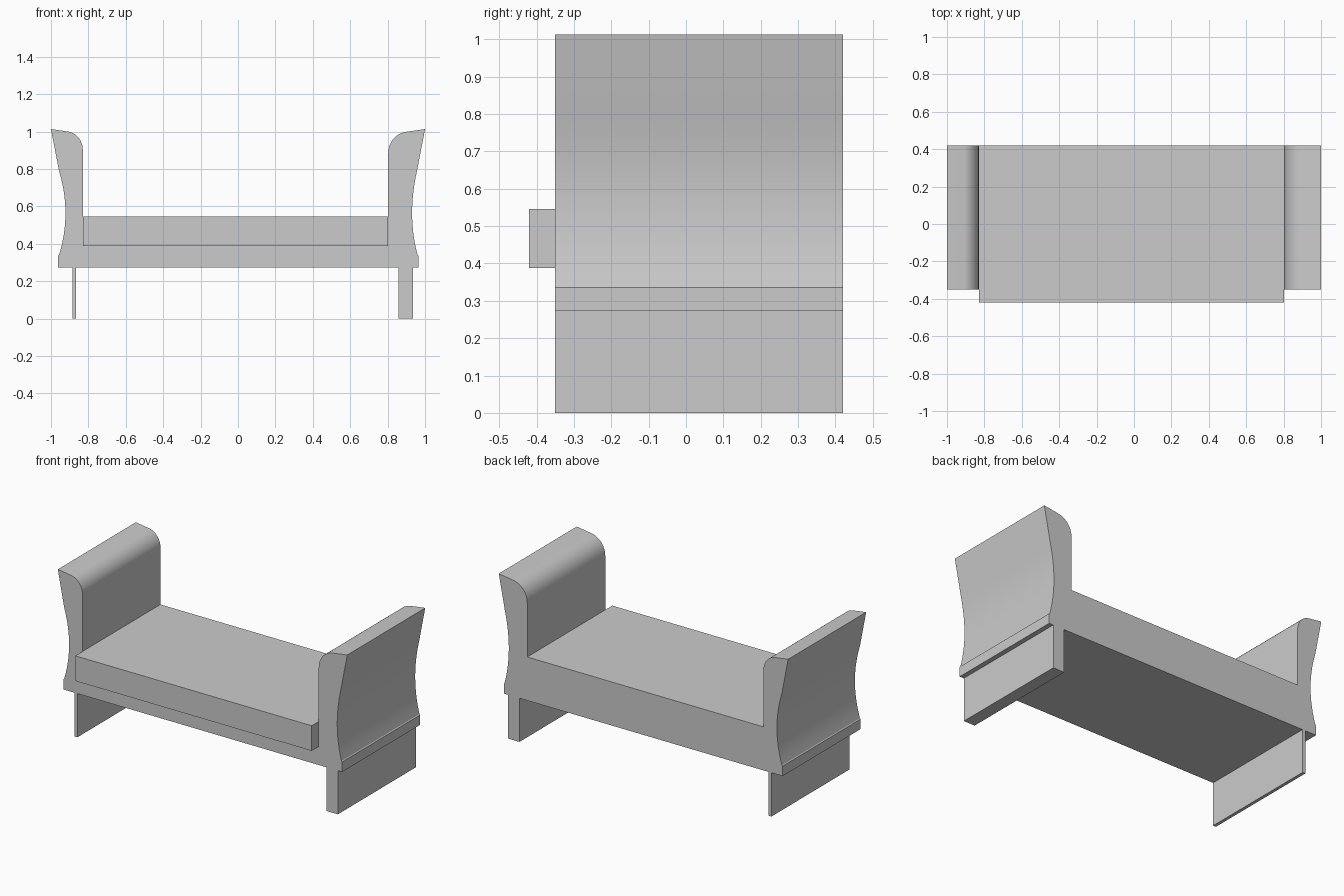
import bpy
import bmesh
from math import radians
from mathutils import Vector
from mathutils.geometry import interpolate_bezier

cube = bpy.data.objects.get("Cube")
if cube:
    bpy.data.objects.remove(cube)

FRONT, BACK = -0.35, 0.42

grey = bpy.data.materials.new("plain grey")
grey.use_nodes = True
colour = (0.6, 0.6, 0.6, 1)
grey.diffuse_color = colour
grey.node_tree.nodes["Principled BSDF"].inputs["Base Color"].default_value = colour


def curve(a, b, c, d, steps=14):
    pts = [Vector((x, z, 0)) for x, z in (a, b, c, d)]
    return [(p.x, p.y) for p in interpolate_bezier(*pts, steps)]


def extrude_profile(name, points, y0, y1):
    """Extrude an x-z outline from y0 to y1."""
    bm = bmesh.new()
    face = bm.faces.new([bm.verts.new((x, y0, z)) for x, z in points])
    result = bmesh.ops.extrude_face_region(bm, geom=[face])
    moved = [g for g in result["geom"] if isinstance(g, bmesh.types.BMVert)]
    bmesh.ops.translate(bm, verts=moved, vec=(0, y1 - y0, 0))
    bmesh.ops.recalc_face_normals(bm, faces=bm.faces)
    mesh = bpy.data.meshes.new(name)
    bm.to_mesh(mesh)
    bm.free()
    mesh.materials.append(grey)
    obj = bpy.data.objects.new(name, mesh)
    bpy.context.collection.objects.link(obj)
    return obj


def box(name, x0, x1, z0, z1, y0=FRONT, y1=BACK):
    return extrude_profile(name, [(x0, z0), (x1, z0), (x1, z1), (x0, z1)], y0, y1)


# Body: seat base with two scrolled arms in one outline, from the left foot round
left_arm = [(0.965, 0.273), (0.965, 0.335)]
left_arm += curve((0.96, 0.34), (0.92, 0.49), (0.923, 0.64), (0.957, 0.79))
left_arm += [(1.0, 1.013)]
left_arm += curve((0.91, 1.0), (0.85, 0.995), (0.803, 0.95), (0.803, 0.88))
left_arm += [(0.803, 0.545)]

right_arm = [(-0.83, 0.545)]
right_arm += curve((-0.83, 0.905), (-0.83, 0.95), (-0.865, 0.995), (-0.91, 1.0))
right_arm += [(-1.0, 1.013)]
right_arm += curve((-0.957, 0.79), (-0.912, 0.64), (-0.91, 0.49), (-0.957, 0.34))
right_arm += [(-0.962, 0.335), (-0.962, 0.273)]

body = extrude_profile("bench_body", left_arm + right_arm, FRONT, BACK)
bpy.ops.object.select_all(action="DESELECT")
body.select_set(True)
bpy.context.view_layer.objects.active = body
bpy.ops.object.shade_smooth_by_angle(angle=radians(20))

# Overhanging front edge of the seat cushion
box("cushion_front", -0.83, 0.803, 0.388, 0.545, -0.42, FRONT)

# Panel legs, thick on one end and thin on the other
box("left_leg", 0.857, 0.935, 0, 0.273)
box("right_leg", -0.885, -0.865, 0, 0.273)
